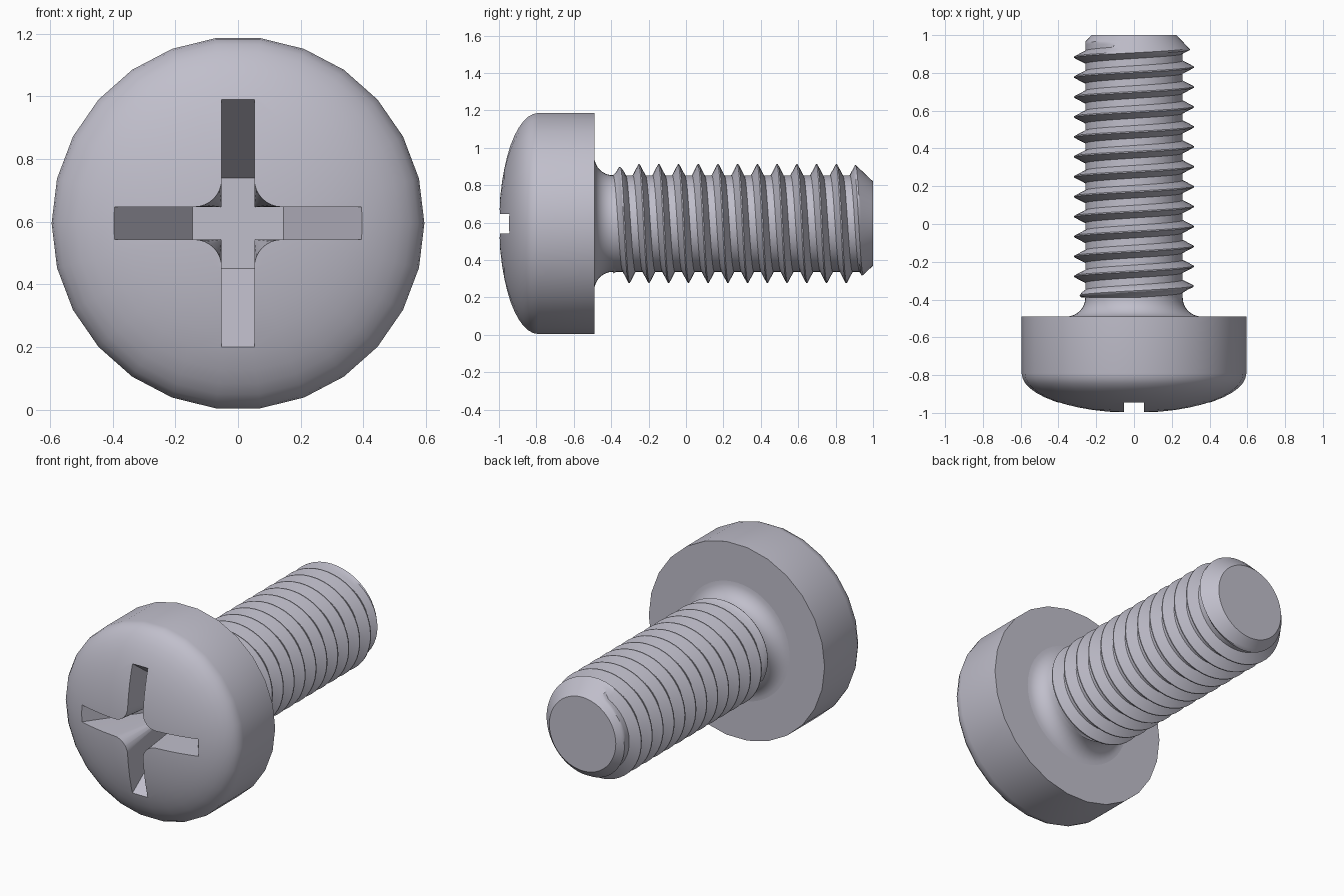
import bpy, bmesh, math

cube = bpy.data.objects.get("Cube")
if cube:
    bpy.data.objects.remove(cube, do_unlink=True)

R = 0.595                      # head radius and height of the screw axis
ROOT, CREST, PITCH = 0.258, 0.317, 0.1055
Y0, Y1 = -0.39, 1.0            # threaded length

steel = bpy.data.materials.new("grey_steel")
steel.use_nodes = True
COLOR = (0.53, 0.52, 0.60, 1)
steel.diffuse_color = COLOR
steel.node_tree.nodes["Principled BSDF"].inputs["Base Color"].default_value = COLOR


def finish(name, bm):
    bmesh.ops.remove_doubles(bm, verts=bm.verts[:], dist=1e-4)
    bmesh.ops.dissolve_degenerate(bm, edges=bm.edges[:], dist=1e-5)
    bmesh.ops.recalc_face_normals(bm, faces=bm.faces[:])
    mesh = bpy.data.meshes.new(name)
    bm.to_mesh(mesh)
    bm.free()
    mesh.materials.append(steel)
    ob = bpy.data.objects.new(name, mesh)
    bpy.context.collection.objects.link(ob)
    return ob


def smooth(ob, degrees):
    bpy.ops.object.select_all(action='DESELECT')
    ob.select_set(True)
    bpy.context.view_layer.objects.active = ob
    bpy.ops.object.shade_smooth_by_angle(angle=math.radians(degrees))


def polar_grid(bm, rows, segs, point):
    """Grid around the y axis; point(row, angle) gives (y, radius)."""
    grid = []
    for row in rows:
        ring = []
        for i in range(segs + 1):
            a = -math.pi + 2 * math.pi * i / segs
            y, r = point(row, a)
            ring.append(bm.verts.new((r * math.cos(a), y, R + r * math.sin(a))))
        grid.append(ring)
    for lo, hi in zip(grid, grid[1:]):
        for i in range(segs):
            bm.faces.new((lo[i], lo[i + 1], hi[i + 1], hi[i]))
    return grid


# Domed head
dome = [(-0.79 - 0.21 * math.cos(t), R * math.sin(t))
        for t in (math.radians(7.5 * i) for i in range(13))]
bm = bmesh.new()
polar_grid(bm, dome + [(-0.49, R), (-0.49, 0)], 26, lambda p, a: p)
head = finish("head", bm)


# Cross recess: tapered loft whose inner corners flare towards the surface
def cross_ring(bm, y, reach, fillet, w=0.052):
    quarter = [(reach, w)]
    c = w + fillet
    for i in range(9):
        t = math.radians(270 - 90 * i / 8)
        quarter.append((c + fillet * math.cos(t), c + fillet * math.sin(t)))
    quarter.append((w, reach))
    ring = []
    for k in range(4):
        co, si = round(math.cos(k * math.pi / 2)), round(math.sin(k * math.pi / 2))
        ring += [bm.verts.new((x * co - z * si, y, R + x * si + z * co)) for x, z in quarter]
    return ring


bm = bmesh.new()
floor = cross_ring(bm, -0.60, 0.145, 0.004)
mouth = cross_ring(bm, -1.05, 0.471, 0.10)
n = len(floor)
for i in range(n):
    j = (i + 1) % n
    bm.faces.new((floor[i], floor[j], mouth[j], mouth[i]))
bm.faces.new(floor)
bm.faces.new(mouth)
cutter = finish("recess_cutter", bm)
cutter.hide_render = True
cutter.hide_set(True)
cut = head.modifiers.new("recess", 'BOOLEAN')
cut.operation = 'DIFFERENCE'
cut.solver = 'EXACT'
cut.object = cutter
bpy.context.view_layer.objects.active = head
head.select_set(True)
bpy.ops.object.modifier_apply(modifier=cut.name)
bpy.data.objects.remove(cutter, do_unlink=True)
smooth(head, 30)

# Neck fillet between head and thread
bm = bmesh.new()
neck = [(-0.39 - 0.1 * math.cos(t), 0.358 - 0.1 * math.sin(t))
        for t in (math.radians(11.25 * i) for i in range(9))]
polar_grid(bm, neck, 48, lambda p, a: p)
smooth(finish("neck", bm), 30)

# Right-handed thread, rows follow the helix
LAST = 0.936                   # last crest at angle zero
offsets = [-0.5, -0.4, -0.32, -0.22, -0.12, -0.03, 0.03, 0.12, 0.22, 0.32, 0.4]


def thread_point(row, a):
    turn, off = row
    y = LAST + (turn + off) * PITCH - PITCH * a / (2 * math.pi)
    if y <= Y0:
        return Y0, ROOT
    y = min(y, Y1)
    height = max(0, min(1, (0.32 - abs(off)) / 0.29))
    height *= max(0, min(1, (y + 0.43) / 0.1))
    # the last turn runs out into the solid chamfer
    if turn + off > 0 and -1.8 < a < 2.0:
        height = 1
    r = ROOT + (CREST - ROOT) * height
    return y, min(r, 0.225 + 0.95 * (Y1 - y))


bm = bmesh.new()
rows = [(turn, off) for turn in range(-14, 3) for off in offsets]
grid = polar_grid(bm, rows, 48, thread_point)
bm.faces.new(grid[-1][:-1])    # flat tip
smooth(finish("threaded_shaft", bm), 28)
